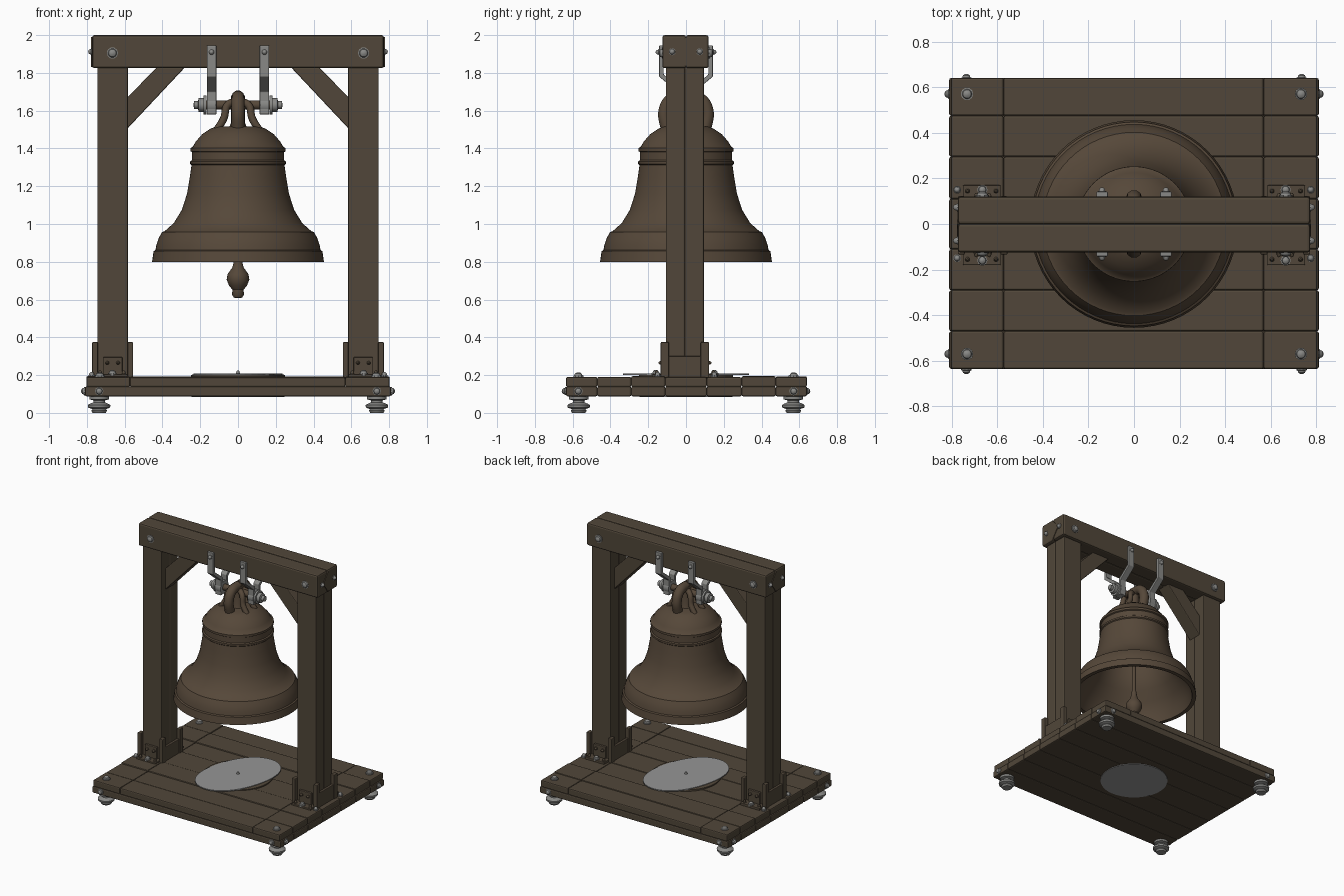
import bpy, bmesh, math, random
from mathutils import Vector

random.seed(4)
if "Cube" in bpy.data.objects:
    bpy.data.objects.remove(bpy.data.objects["Cube"], do_unlink=True)


def material(name, rgb, metallic=0.0):
    m = bpy.data.materials.new(name)
    m.use_nodes = True
    m.diffuse_color = (*rgb, 1)
    bsdf = m.node_tree.nodes["Principled BSDF"]
    bsdf.inputs["Base Color"].default_value = (*rgb, 1)
    bsdf.inputs["Roughness"].default_value = 0.7
    return m


WOOD = material("dark_wood", (0.082, 0.062, 0.041))
BRONZE = material("aged_bronze", (0.092, 0.064, 0.041))
STEEL = material("grey_steel", (0.25, 0.25, 0.24))
PLATE = material("pale_plate", (0.3, 0.3, 0.3))


def finish(name, bm, mat, smooth=False):
    bmesh.ops.recalc_face_normals(bm, faces=bm.faces)
    me = bpy.data.meshes.new(name)
    bm.to_mesh(me)
    bm.free()
    me.materials.append(mat)
    if smooth:
        me.shade_smooth()
        me.set_sharp_from_angle(angle=math.radians(35))
    ob = bpy.data.objects.new(name, me)
    bpy.context.collection.objects.link(ob)
    return ob


def prism(name, pts, axis, lo, hi, mat=WOOD, bevel=0.0):
    """Extrude a 2D outline along an axis; pts use the other two axes in order."""
    def place(p, d):
        c = list(p)
        c.insert("xyz".index(axis), d)
        return c
    bm = bmesh.new()
    face = bm.faces.new([bm.verts.new(place(p, lo)) for p in pts])
    ext = bmesh.ops.extrude_face_region(bm, geom=[face])
    moved = [v for v in ext["geom"] if isinstance(v, bmesh.types.BMVert)]
    bmesh.ops.translate(bm, verts=moved, vec=place((0, 0), hi - lo))
    if bevel:
        bmesh.ops.bevel(bm, geom=list(bm.edges), offset=bevel, segments=2,
                        profile=0.5, affect='EDGES', clamp_overlap=True)
    return finish(name, bm, mat)


def box(name, x, y, z, mat=WOOD, bevel=0.008):
    """Box from (low, high) ranges on each axis."""
    x, y = sorted(x), sorted(y)
    outline = [(x[0], y[0]), (x[1], y[0]), (x[1], y[1]), (x[0], y[1])]
    return prism(name, outline, "z", z[0], z[1], mat, bevel)


def lathe(name, profile, mat, loc=(0, 0, 0), direction=(0, 0, 1), steps=24):
    bm = bmesh.new()
    vs = [bm.verts.new((r, 0, z)) for r, z in profile]
    es = [bm.edges.new(p) for p in zip(vs, vs[1:])]
    bmesh.ops.spin(bm, geom=vs + es, cent=(0, 0, 0), axis=(0, 0, 1),
                   angle=2 * math.pi, steps=steps, use_merge=True)
    bmesh.ops.remove_doubles(bm, verts=bm.verts, dist=1e-5)
    ob = finish(name, bm, mat, True)
    ob.location = loc
    ob.rotation_euler = Vector((0, 0, 1)).rotation_difference(Vector(direction)).to_euler()
    return ob


def tube(name, pts, radius, mat):
    cu = bpy.data.curves.new(name, 'CURVE')
    cu.dimensions = '3D'
    cu.bevel_depth = radius
    cu.bevel_resolution = 3
    cu.use_fill_caps = True
    sp = cu.splines.new('BEZIER')
    sp.bezier_points.add(len(pts) - 1)
    for bp, p in zip(sp.bezier_points, pts):
        bp.co = p
        bp.handle_left_type = bp.handle_right_type = 'AUTO'
    cu.materials.append(mat)
    ob = bpy.data.objects.new(name, cu)
    bpy.context.collection.objects.link(ob)


def bolt(name, loc, direction, r=0.022, mat=STEEL):
    lathe(name, [(0, -0.01), (r * 1.25, -0.01), (r * 1.25, 0.004), (r, 0.005),
                 (r * 0.85, 0.014), (r * 0.4, 0.02), (0, 0.021)], mat, loc, direction, 10)


# Base: under boards and a deck of butted planks
rows = [-0.635, -0.47, -0.29, -0.11, 0.11, 0.295, 0.475, 0.64]
cols = [-0.803, -0.572, 0.568, 0.803]
for a, b in zip(rows, rows[1:]):
    box("under_board", (-0.81, 0.81), (a, b), (0.088, 0.14))
    for c, d in zip(cols, cols[1:]):
        box("deck_plank", (c, d), (a, b), (0.138, 0.19 + random.uniform(-0.003, 0.005)))

# Round wear plates on both sides of the deck
lathe("deck_disc", [(0, 0.18), (0.25, 0.18), (0.25, 0.2), (0.235, 0.204), (0, 0.204)], WOOD, steps=40)
lathe("under_disc", [(0, 0.083), (0.245, 0.083), (0.245, 0.092), (0, 0.092)], PLATE, steps=40)
outline = []
for i in range(48):
    t = 2 * math.pi * i / 48
    r = 0.255 + 0.085 * math.cos(2 * t)
    r += 0.05 * math.sin(t) ** 4
    outline.append((r * math.sin(t + 0.28), r * math.cos(t + 0.28)))
prism("deck_inlay", outline, "z", 0.2, 0.208, PLATE)
bolt("inlay_pin", (0, 0, 0.204), (0, 0, 1), 0.01)

# Feet and corner bolts
foot = [(0, 0), (0.035, 0), (0.042, 0.012), (0.036, 0.02), (0.058, 0.028), (0.06, 0.042),
        (0.045, 0.05), (0.03, 0.056), (0.03, 0.066), (0.052, 0.072), (0.052, 0.09), (0, 0.09)]
for sx in (-1, 1):
    for sy in (-1, 1):
        lathe("foot", foot, STEEL, (sx * 0.735, sy * 0.568, 0))
        bolt("deck_bolt", (sx * 0.732, sy * 0.57, 0.194), (0, 0, 1))
        bolt("front_edge_bolt", (sx * 0.735, sy * 0.637, 0.115), (0, sy, 0), 0.018)
        bolt("side_edge_bolt", (sx * 0.81, sy * 0.57, 0.115), (sx, 0, 0), 0.018)
        bolt("side_middle_bolt", (sx * 0.775, sy * 0.15, 0.196), (0, 0, 1), 0.014)

# Posts, braces and base brackets
for s in (-1, 1):
    for lo, hi in ((-0.107, -0.006), (-0.008, 0.095)):
        box("post", (s * 0.582, s * 0.745), (lo, hi), (0.185, 1.83), bevel=0.007)
    brace = [(s * x, z) for x, z in ((0.59, 1.5), (0.28, 1.83), (0.43, 1.83), (0.59, 1.665))]
    prism("brace", brace, "y", -0.06, 0.05, bevel=0.006)
    for x, out in ((0.57, -1), (0.757, 1)):
        for y in (-0.112, 0.1):
            box("bracket_corner", (s * (x - 0.015), s * (x + 0.015)),
                (y - 0.022, y + 0.022), (0.185, 0.375), bevel=0.005)
        box("bracket_side", (s * (x - 0.01), s * (x + 0.01)), (-0.1, 0.09), (0.185, 0.3), bevel=0.004)
    for sy in (-1, 1):
        y = sy * 0.1 - 0.005
        box("bracket_face", (s * 0.612, s * 0.715), (y, y + sy * 0.02), (0.185, 0.295), bevel=0.004)
        box("bracket_flange", (s * 0.585, s * 0.75), (y, y + sy * 0.075), (0.185, 0.205), bevel=0.004)
        bolt("flange_bolt", (s * 0.665, y + sy * 0.055, 0.207), (0, 0, 1), 0.018)
        for x in (0.605, 0.73):
            bolt("flange_stud", (s * x, y + sy * 0.05, 0.204), (0, 0, 1), 0.01, WOOD)
        for x in (0.635, 0.692):
            bolt("face_stud", (s * x, y + sy * 0.02, 0.265), (0, sy, 0), 0.01, WOOD)

# Top beam with end diamonds and bolts
box("top_beam_front", (-0.772, 0.772), (-0.125, 0.001), (1.825, 2.0), bevel=0.012)
box("top_beam_back", (-0.772, 0.772), (-0.001, 0.12), (1.825, 2.0), bevel=0.012)
for s in (-1, 1):
    diamond = [(-0.06, 1.912), (0, 1.83), (0.06, 1.912), (0, 1.99)]
    prism("end_diamond", diamond, "x", s * 0.765, s * 0.777)
    for sy in (-1, 1):
        bolt("beam_bolt", (s * 0.665, sy * 0.123, 1.905), (0, sy, 0), 0.024)
        bolt("end_bolt", (s * 0.772, sy * 0.073, 1.912), (s, 0, 0), 0.015)

# Hanger straps, folded from the beam faces down to the axle
strap = [(0.118, 1.945), (0.142, 1.945), (0.142, 1.78), (0.045, 1.7), (0.045, 1.58),
         (0.022, 1.58), (0.022, 1.715), (0.118, 1.79)]
for s in (-1, 1):
    for sy in (-1, 1):
        prism("hanger_strap", [(sy * y, z) for y, z in strap], "x",
              s * 0.14 - 0.025, s * 0.14 + 0.025, STEEL, 0.004)
        bolt("strap_bolt", (s * 0.14, sy * 0.14, 1.91), (0, sy, 0), 0.014)
    lathe("strap_eye", [(0, -0.024), (0.05, -0.024), (0.05, 0.024), (0, 0.024)],
          STEEL, (s * 0.14, 0, 1.63), (1, 0, 0))
    lathe("axle_nut", [(0, 0), (0.05, 0), (0.05, 0.014), (0.036, 0.014), (0.036, 0.04),
                       (0.02, 0.044), (0.02, 0.065), (0, 0.068)],
          STEEL, (s * 0.168, 0, 1.63), (s, 0, 0), 12)
lathe("axle", [(0, -0.2), (0.024, -0.2), (0.024, 0.2), (0, 0.2)], BRONZE, (0, 0, 1.63), (1, 0, 0))

# Bell with crown loops and clapper
bell = [(0, 1.515), (0.12, 1.515), (0.145, 1.505), (0.19, 1.475), (0.225, 1.435), (0.238, 1.41),
        (0.252, 1.402), (0.252, 1.385), (0.243, 1.38), (0.244, 1.338), (0.253, 1.332),
        (0.253, 1.318), (0.246, 1.312), (0.255, 1.25), (0.27, 1.16), (0.297, 1.075),
        (0.34, 1.005), (0.388, 0.962), (0.402, 0.957), (0.42, 0.925), (0.432, 0.89),
        (0.437, 0.862), (0.447, 0.856), (0.455, 0.8), (0.425, 0.8), (0.405, 0.87),
        (0.36, 0.95), (0.3, 1.02), (0.26, 1.1), (0.235, 1.2), (0.215, 1.34),
        (0.18, 1.43), (0.1, 1.475), (0, 1.475)]
lathe("bell", bell, BRONZE, steps=64)
for s in (-1, 1):
    tube("crown_loop", [(0, s * 0.1, 1.5), (0, s * 0.112, 1.6), (0, s * 0.075, 1.66),
                        (0, 0, 1.673)], 0.035, BRONZE)
    for y in (-0.05, 0.05):
        tube("crown_arm", [(s * 0.11, y, 1.5), (s * 0.075, y * 0.9, 1.56),
                           (s * 0.055, y * 0.6, 1.63), (0, 0, 1.65)], 0.02, BRONZE)
lathe("crown_stem", [(0, 1.5), (0.05, 1.5), (0.036, 1.54), (0.036, 1.68), (0, 1.69)], BRONZE)
lathe("clapper", [(0, 1.49), (0.014, 1.49), (0.014, 0.85), (0.022, 0.8), (0.03, 0.77),
                  (0.055, 0.735), (0.06, 0.705), (0.048, 0.675), (0.03, 0.652),
                  (0.031, 0.625), (0.022, 0.61), (0, 0.607)], BRONZE)
